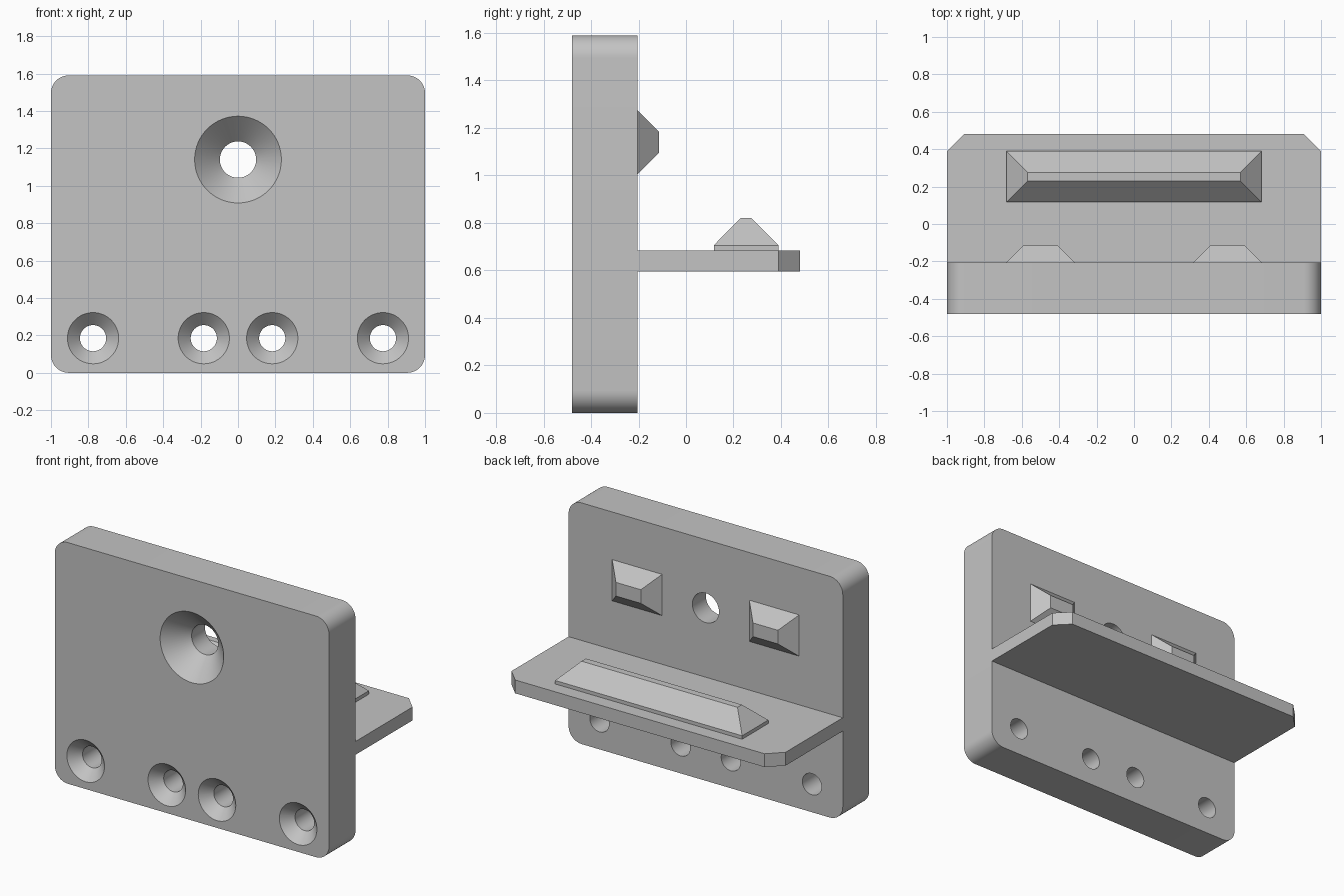
import bpy
import bmesh
from math import cos, sin, pi, radians
from mathutils import Vector

cube = bpy.data.objects.get("Cube")
if cube:
    bpy.data.objects.remove(cube, do_unlink=True)

grey = bpy.data.materials.new("light_grey")
grey.use_nodes = True
COLOUR = (0.55, 0.55, 0.55, 1)
grey.diffuse_color = COLOUR
grey.node_tree.nodes["Principled BSDF"].inputs["Base Color"].default_value = COLOUR

FRONT, BACK = -0.48, -0.205
HEIGHT = 1.59
SHELF_BOTTOM, SHELF_TOP = 0.595, 0.683


def loft(name, rings):
    """Skin a closed solid through rings of equal point count."""
    bm = bmesh.new()
    loops = [[bm.verts.new(p) for p in ring] for ring in rings]
    n = len(loops[0])
    for a, b in zip(loops, loops[1:]):
        for i in range(n):
            j = (i + 1) % n
            bm.faces.new((a[i], a[j], b[j], b[i]))
    bm.faces.new(loops[0])
    bm.faces.new(loops[-1])
    bmesh.ops.recalc_face_normals(bm, faces=bm.faces)
    mesh = bpy.data.meshes.new(name)
    bm.to_mesh(mesh)
    bm.free()
    mesh.materials.append(grey)
    obj = bpy.data.objects.new(name, mesh)
    bpy.context.collection.objects.link(obj)
    return obj


def rectangle(cx, cy, hx, hy):
    return [(cx - hx, cy - hy), (cx + hx, cy - hy), (cx + hx, cy + hy), (cx - hx, cy + hy)]


def upright(points, y):
    return [(x, y, z) for x, z in points]


def level(points, z):
    return [(x, y, z) for x, y in points]


def rounded_rectangle(hx, height, r, steps=12):
    corners = [(hx - r, height - r), (r - hx, height - r), (r - hx, r), (hx - r, r)]
    return [(cx + r * cos(pi / 2 * (k + i / steps)), cz + r * sin(pi / 2 * (k + i / steps)))
            for k, (cx, cz) in enumerate(corners) for i in range(steps + 1)]


def circle(x, z, r, n=64):
    return [(x + r * cos(2 * pi * i / n), z + r * sin(2 * pi * i / n)) for i in range(n)]


def countersink(plate, x, z, outer, inner):
    """Cut a screw hole with a 45 degree cone at the front."""
    lip = 0.02
    profile = [(outer + lip, FRONT - lip), (inner, FRONT + outer - inner), (inner, BACK + lip)]
    cutter = loft("hole_cutter", [upright(circle(x, z, r), y) for r, y in profile])
    cutter.hide_render = True
    mod = plate.modifiers.new("hole", 'BOOLEAN')
    mod.operation = 'DIFFERENCE'
    mod.solver = 'EXACT'
    mod.object = cutter
    bpy.context.view_layer.objects.active = plate
    bpy.ops.object.modifier_apply(modifier=mod.name)
    bpy.data.objects.remove(cutter, do_unlink=True)


# Upright plate with rounded corners and screw holes
outline = rounded_rectangle(1, HEIGHT, 0.095)
plate = loft("back_plate", [upright(outline, FRONT), upright(outline, BACK)])
countersink(plate, 0, 1.14, 0.232, 0.097)
for x in (-0.775, -0.183, 0.183, 0.775):
    countersink(plate, x, 0.185, 0.137, 0.07)
bpy.ops.object.select_all(action='DESELECT')
plate.select_set(True)
bpy.context.view_layer.objects.active = plate
bpy.ops.object.shade_smooth_by_angle(angle=radians(30))

# Shelf with chamfered rear corners
shelf = [(-1, BACK), (1, BACK), (1, 0.39), (0.91, 0.48), (-0.91, 0.48), (-1, 0.39)]
loft("shelf", [level(shelf, SHELF_BOTTOM), level(shelf, SHELF_TOP)])

# Tapered ridge on the shelf
base = rectangle(0, 0.253, 0.682, 0.136)
loft("shelf_ridge", [level(base, SHELF_TOP), level(base, 0.706),
                     level(rectangle(0, 0.253, 0.569, 0.023), 0.82)])

# Two tapered pegs on the rear of the plate
for side, name in ((1, "left_peg"), (-1, "right_peg")):
    loft(name, [upright(rectangle(0.5 * side, 1.14, 0.182, 0.136), BACK),
                upright(rectangle(0.5 * side, 1.14, 0.091, 0.045), BACK + 0.091)])
